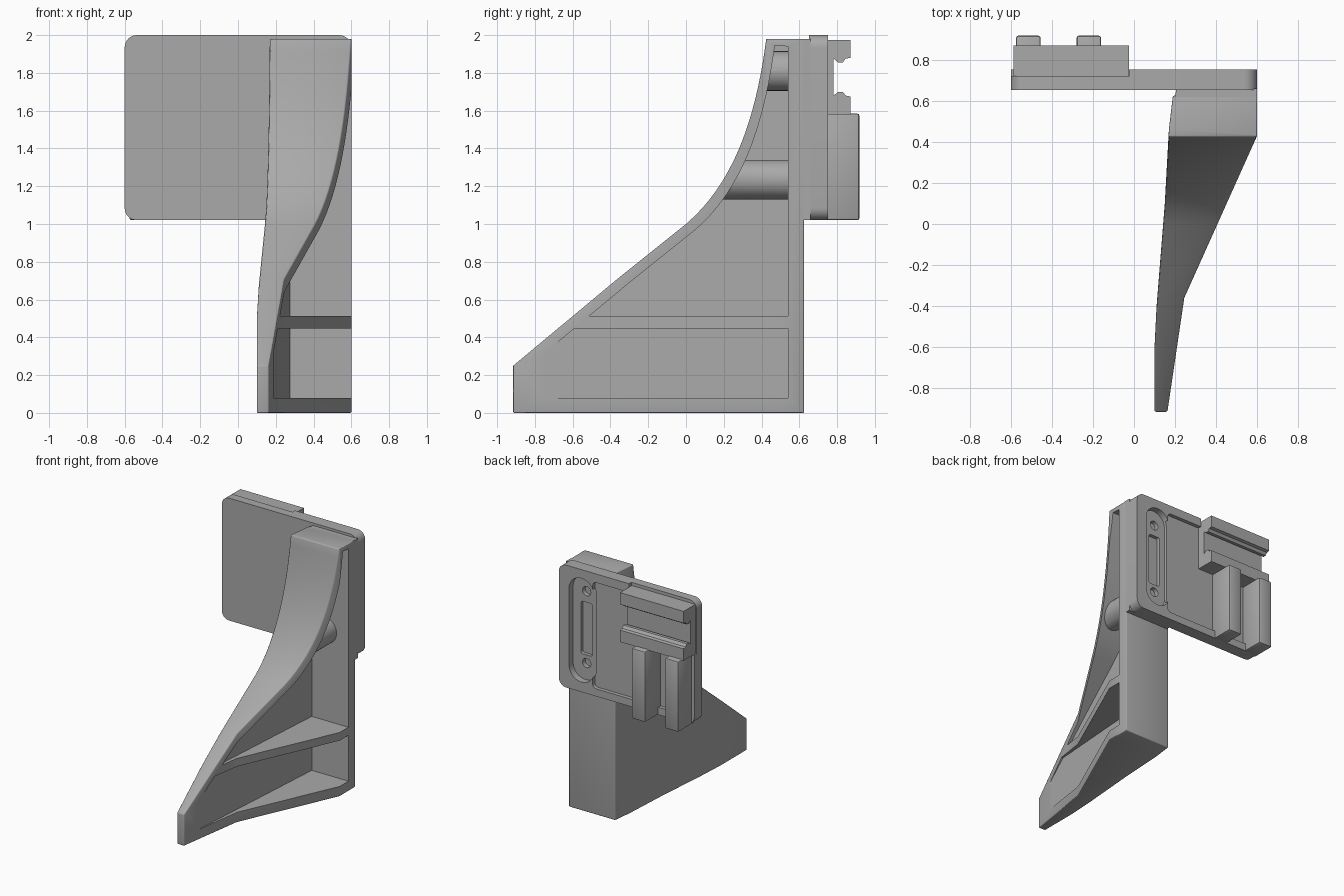
import bpy, bmesh, math
from mathutils import Vector
from mathutils.geometry import interpolate_bezier

old = bpy.data.objects.get("Cube")
if old:
    bpy.data.objects.remove(old, do_unlink=True)

grey = bpy.data.materials.new("plain_grey")
grey.use_nodes = True
COLOUR = (0.4, 0.4, 0.4, 1)
grey.diffuse_color = COLOUR
grey.node_tree.nodes["Principled BSDF"].inputs["Base Color"].default_value = COLOUR


def prism(name, points, axis, low, high):
    """Extrude a 2D outline along the x, y or z axis."""
    place = {"x": lambda a, b, t: (t, a, b),
             "y": lambda a, b, t: (a, t, b),
             "z": lambda a, b, t: (a, b, t)}[axis]
    bm = bmesh.new()
    face = bm.faces.new([bm.verts.new(place(a, b, low)) for a, b in points])
    moved = bmesh.ops.extrude_face_region(bm, geom=[face])["geom"]
    shift = Vector(place(0, 0, high - low))
    bmesh.ops.translate(bm, vec=shift,
                        verts=[v for v in moved if isinstance(v, bmesh.types.BMVert)])
    bmesh.ops.recalc_face_normals(bm, faces=bm.faces)
    mesh = bpy.data.meshes.new(name)
    bm.to_mesh(mesh)
    bm.free()
    mesh.materials.append(grey)
    obj = bpy.data.objects.new(name, mesh)
    bpy.context.collection.objects.link(obj)
    return obj


def rounded(x0, x1, z0, z1, r, steps=8):
    """Outline of a rectangle with rounded corners."""
    corners = [(x1 - r, z1 - r), (x0 + r, z1 - r), (x0 + r, z0 + r), (x1 - r, z0 + r)]
    return [(cx + r * math.cos((q + i / steps) * math.pi / 2),
             cz + r * math.sin((q + i / steps) * math.pi / 2))
            for q, (cx, cz) in enumerate(corners) for i in range(steps + 1)]


def circle(x, z, r, n=32):
    return [(x + r * math.cos(i * math.tau / n), z + r * math.sin(i * math.tau / n))
            for i in range(n)]


def rect(a0, a1, b0, b1):
    return [(a0, b0), (a1, b0), (a1, b1), (a0, b1)]


def apply(obj, mod):
    bpy.context.view_layer.objects.active = obj
    bpy.ops.object.modifier_apply(modifier=mod.name)


def combine(obj, other, operation):
    mod = obj.modifiers.new("cut", "BOOLEAN")
    mod.operation, mod.object, mod.solver = operation, other, "EXACT"
    apply(obj, mod)
    bpy.data.objects.remove(other, do_unlink=True)


def bevel(obj, width, segments=3):
    mod = obj.modifiers.new("round", "BEVEL")
    mod.width, mod.segments = width, segments
    mod.limit_method, mod.angle_limit = "ANGLE", math.radians(35)
    apply(obj, mod)


# Bracket solid: the side outline crossed with the plan outline
sweep = [(p.x, p.y) for p in interpolate_bezier(
    Vector((0, 1)), Vector((0.27, 1.23)), Vector((0.375, 1.6)), Vector((0.425, 1.98)), 18)]
slope = [(-0.915, 0.25), (-0.35, 0.72)] + sweep
bracket = prism("bracket_body", [(0.625, 0), (-0.915, 0)] + slope + [(0.625, 1.98)], "x", -0.5, 1)
plan = [(0.1, -1), (0.15, -1), (0.165, -0.9), (0.245, -0.36), (0.6, 0.43), (0.6, 0.8),
        (0.21, 0.8), (0.17, 0.46), (0.15, 0.1), (0.11, -0.4), (0.1, -0.6)]
combine(bracket, prism("plan_cutter", plan, "z", -0.5, 2.5), "INTERSECT")
bevel(bracket, 0.022)

# Open pocket that leaves the web, flanges, rib and screw bosses standing
inner = [(y + 0.045, z - 0.035) for y, z in slope]
pocket = prism("pocket_cutter", [(0.54, 0.08), (-0.865, 0.08)] + inner + [(0.54, 1.94)],
               "x", -0.5, 1)
inside = [(0.185, -0.75), (0.28, 0.6), (0.9, 0.6), (0.9, -0.75)]
combine(pocket, prism("web_cutter", inside, "z", -0.5, 2.5), "INTERSECT")
rib = prism("rib", rect(-0.9, 0.7, 0.447, 0.512), "x", -0.5, 1.5)
combine(pocket, rib, "DIFFERENCE")
SCREWS = (1.235, 1.81)
for z in SCREWS:
    combine(pocket, prism("boss", circle(0.39, z, 0.105), "y", -0.5, 0.8), "DIFFERENCE")
combine(bracket, pocket, "DIFFERENCE")

# Thicker pad where the bracket meets the plate
pad = prism("mount_pad", [(0.2, 0.6), (0.6, 0.6), (0.6, 0.66), (0.205, 0.66)], "z", 1.02, 1.98)

# Mounting plate with recessed back, long slot, screw holes and window
plate = prism("mounting_plate", rounded(-0.6, 0.6, 1.02, 2, 0.065), "y", 0.652, 0.752)
cuts = [(rounded(-0.555, 0.3, 1.08, 1.93, 0.03), 0.722),
        (rect(-0.7, -0.022, 1.58, 2.1), 0.722),
        (rounded(0.29, 0.51, 1.1, 1.93, 0.109), 0.7),
        (rounded(0.34, 0.44, 1.3, 1.72, 0.015), 0.672)]
cuts += [(circle(0.39, z, 0.037, 24), 0.665) for z in SCREWS]
for outline, depth in cuts:
    combine(plate, prism("plate_cutter", outline, "y", depth, 1), "DIFFERENCE")

# Horizontal channel rail with a lipped mouth
lower = [(0.72, 1.58), (0.87, 1.58), (0.87, 1.675), (0.845, 1.68), (0.83, 1.7),
         (0.805, 1.7), (0.782, 1.68)]
upper = [(y, 3.555 - z) for y, z in reversed(lower)]
channel = prism("channel_rail", lower + upper, "x", -0.588, -0.025)

# Pair of vertical rails
rails = []
for side, x in (("outer", -0.515), ("inner", -0.22)):
    rail = prism(side + "_vertical_rail", rect(x - 0.06, x + 0.06, 0.715, 0.918), "z", 1.02, 1.585)
    bevel(rail, 0.012, 2)
    rails.append(rail)

# Smooth curved faces, keep corners sharp
for obj in [bracket, pad, plate, channel] + rails:
    bpy.ops.object.select_all(action="DESELECT")
    obj.select_set(True)
    bpy.context.view_layer.objects.active = obj
    bpy.ops.object.shade_smooth_by_angle(angle=math.radians(30))
